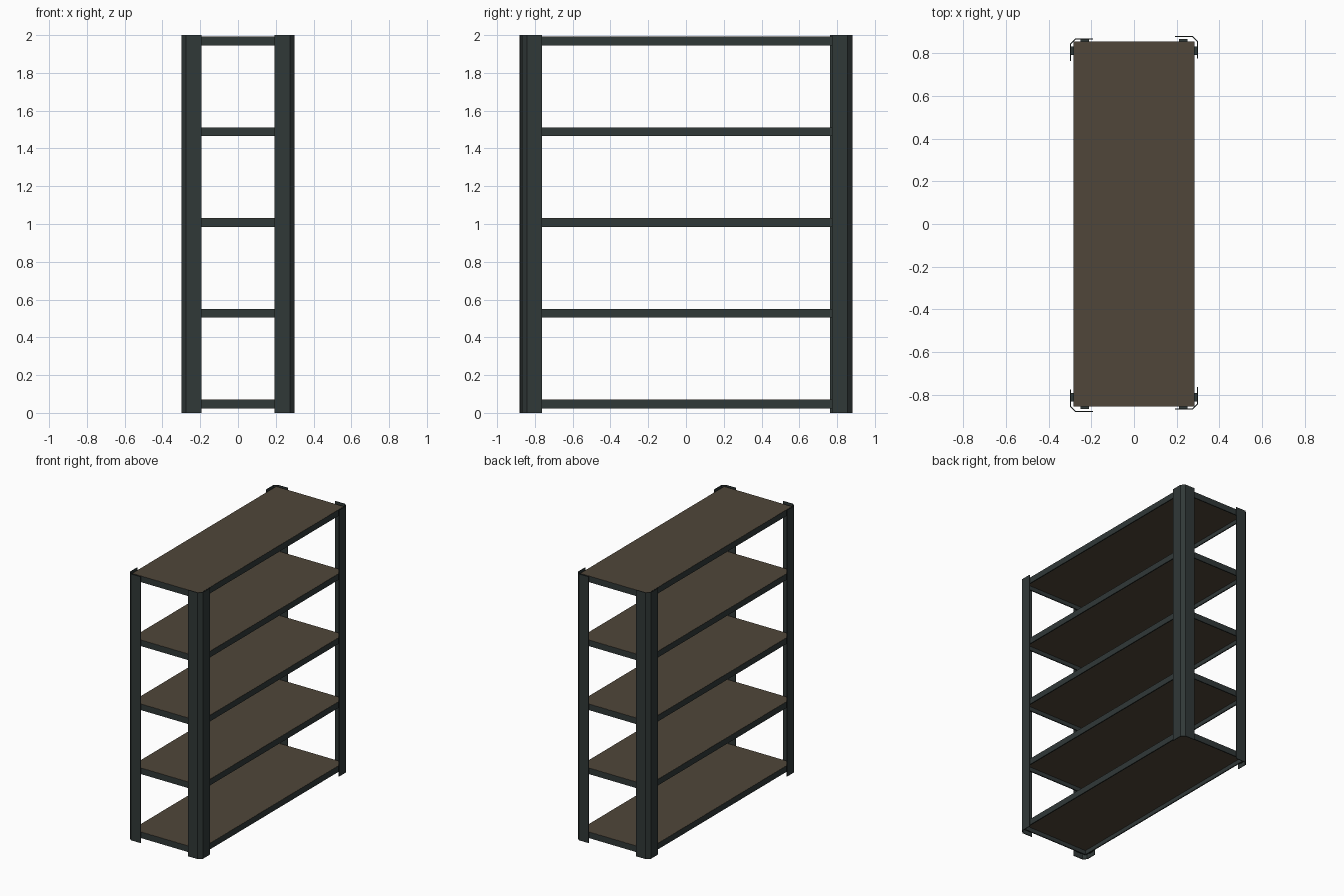
import bpy, bmesh

if "Cube" in bpy.data.objects:
    bpy.data.objects.remove(bpy.data.objects["Cube"])


def material(name, rgb):
    m = bpy.data.materials.new(name)
    m.diffuse_color = (*rgb, 1.0)
    m.use_nodes = True
    m.node_tree.nodes["Principled BSDF"].inputs["Base Color"].default_value = m.diffuse_color
    return m


STEEL = material("dark green steel", (0.030, 0.040, 0.039))
WOOD = material("dark brown board", (0.080, 0.061, 0.041))


def finish(bm, name, mat):
    bmesh.ops.recalc_face_normals(bm, faces=bm.faces)
    me = bpy.data.meshes.new(name)
    bm.to_mesh(me)
    bm.free()
    me.materials.append(mat)
    ob = bpy.data.objects.new(name, me)
    bpy.context.collection.objects.link(ob)
    return ob


def extrude_profile(name, pts, z0, z1, mat):
    bm = bmesh.new()
    face = bm.faces.new([bm.verts.new((x, y, z0)) for x, y in pts])
    r = bmesh.ops.extrude_face_region(bm, geom=[face])
    top = [v for v in r["geom"] if isinstance(v, bmesh.types.BMVert)]
    bmesh.ops.translate(bm, verts=top, vec=(0, 0, z1 - z0))
    return finish(bm, name, mat)


def boxes(name, spans, mat):
    bm = bmesh.new()
    for x0, x1, y0, y1, z0, z1 in spans:
        for v in bmesh.ops.create_cube(bm, size=1.0)["verts"]:
            v.co.x = x1 if v.co.x > 0 else x0
            v.co.y = y1 if v.co.y > 0 else y0
            v.co.z = z1 if v.co.z > 0 else z0
    return finish(bm, name, mat)


# Corner posts: thin angle section with a chamfered corner
L, C, T = 0.107, 0.026, 0.005
K = T * 0.41
outer = [(L, 0), (C, 0), (0, C), (0, L)]
inner = [(T, L), (T, C + K), (C + K, T), (L, T)]
for sx, side in ((-1, "left"), (1, "right")):
    for sy, end in ((-1, "front"), (1, "back")):
        shift = 0.006 * sx  # the two sides are slightly staggered
        pts = [(sx * (0.30 - a), sy * (0.875 - b) + shift) for a, b in outer + inner]
        extrude_profile(f"{side}_{end}_post", pts, 0.0, 2.0, STEEL)

# Shelves: hollow rail frame with a board let in at the top
X, Y, H, R = 0.282, 0.855, 0.045, 0.008
for i in range(5):
    z0 = 0.024 + 0.4805 * i
    z1 = z0 + H
    boxes(f"shelf_frame_{i + 1}", [
        (-X, -X + R, -Y, Y, z0, z1),
        (X - R, X, -Y, Y, z0, z1),
        (-X + R, X - R, -Y, -Y + R, z0, z1),
        (-X + R, X - R, Y - R, Y, z0, z1),
    ], STEEL)
    e = 0.001
    boxes(f"shelf_board_{i + 1}", [
        (-X + e, X - e, -Y + e, Y - e, z1 - 0.014, z1 + e)], WOOD)

# Fixing plates joining each frame corner to its post
for sx, side in ((-1, "left"), (1, "right")):
    for sy, end in ((-1, "front"), (1, "back")):
        spans = []
        for i in range(5):
            z0 = 0.03 + 0.4805 * i
            xs = sorted((sx * 0.281, sx * 0.296))
            ys = sorted((sy * 0.79, sy * 0.83))
            spans.append((*xs, *ys, z0, z0 + 0.03))
            xs = sorted((sx * 0.21, sx * 0.25))
            ys = sorted((sy * 0.854, sy * 0.866))
            spans.append((*xs, *ys, z0, z0 + 0.03))
        boxes(f"{side}_{end}_fixing_plates", spans, STEEL)
